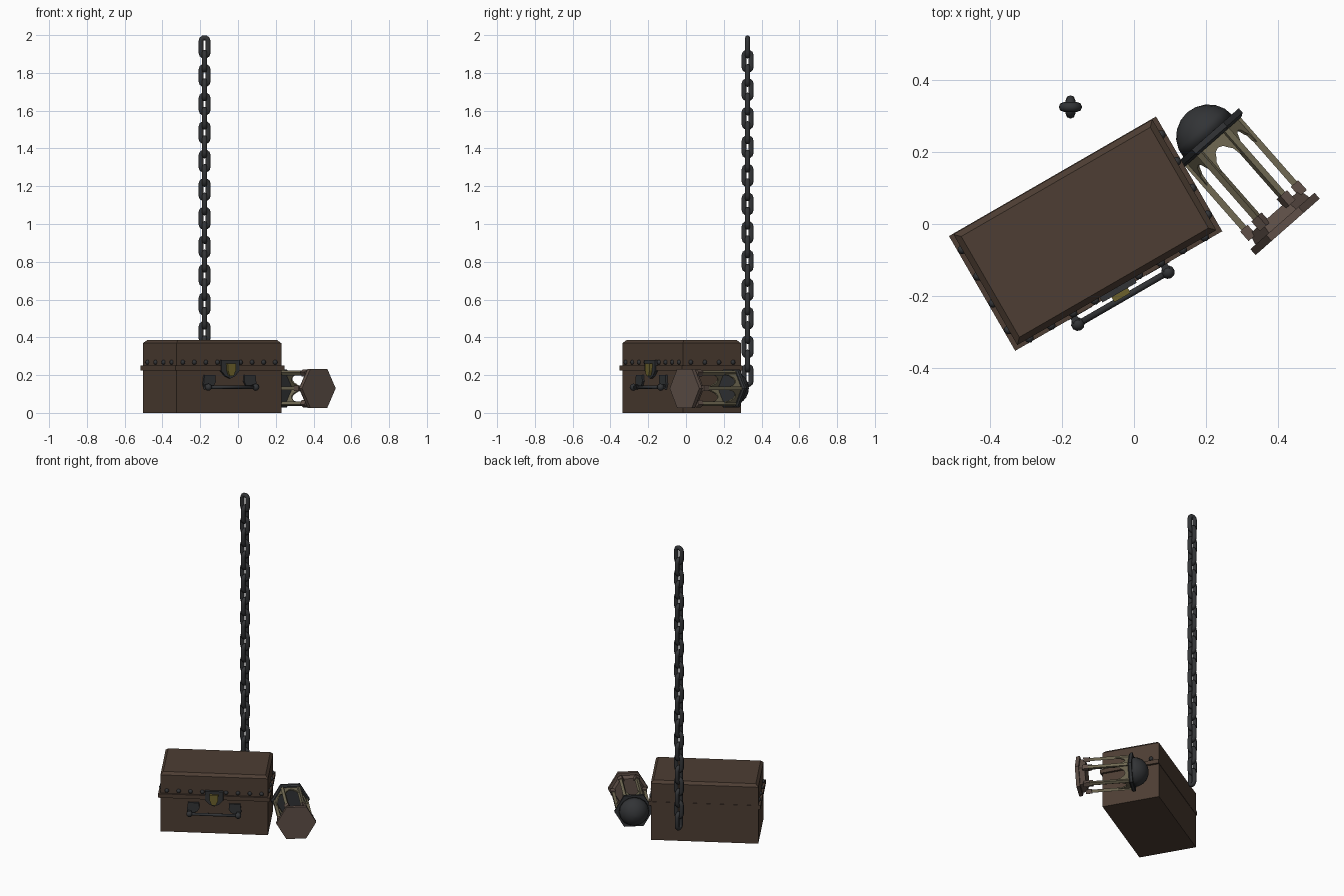
import bpy, bmesh
from math import pi, sin, cos, radians
from mathutils import Matrix, Vector

if "Cube" in bpy.data.objects:
    bpy.data.objects.remove(bpy.data.objects["Cube"])

COLORS = {
    "wood": (0.075, 0.048, 0.033), "iron": (0.032, 0.034, 0.037),
    "brass": (0.15, 0.12, 0.025), "stone": (0.115, 0.08, 0.065),
    "bronze": (0.16, 0.14, 0.085),
}
MATS = {}
for key, c in COLORS.items():
    MATS[key] = bpy.data.materials.new(key)
    MATS[key].diffuse_color = (*c, 1)


def finish(name, bm, mat, M, smooth=False):
    bmesh.ops.transform(bm, matrix=M, verts=bm.verts)
    bmesh.ops.recalc_face_normals(bm, faces=bm.faces)
    me = bpy.data.meshes.new(name)
    bm.to_mesh(me)
    bm.free()
    me.materials.append(MATS[mat])
    if smooth:
        me.shade_smooth()
    ob = bpy.data.objects.new(name, me)
    bpy.context.collection.objects.link(ob)
    return ob


def loft(name, rings, mat, M, closed=False, smooth=False):
    """Skin a list of point rings; cap the ends or join them in a loop."""
    bm = bmesh.new()
    vs = [[bm.verts.new(p) for p in r] for r in rings]
    n = len(vs[0])
    pairs = list(zip(vs, vs[1:])) + ([(vs[-1], vs[0])] if closed else [])
    for a, b in pairs:
        for i in range(n):
            j = (i + 1) % n
            bm.faces.new((a[i], a[j], b[j], b[i]))
    if not closed:
        bm.faces.new(vs[0])
        bm.faces.new(vs[-1])
    return finish(name, bm, mat, M, smooth)


def box(name, lo, hi, mat, M):
    return loft(name, [rect(lo[0], hi[0], lo[1], hi[1], z) for z in (lo[2], hi[2])], mat, M)


def rect(x0, x1, y0, y1, z):
    return [(x0, y0, z), (x1, y0, z), (x1, y1, z), (x0, y1, z)]


def ngon(n, r, z):
    return [(r * cos(2 * pi * i / n), r * sin(2 * pi * i / n), z) for i in range(n)]


def ball(name, r, loc, mat, M, seg=10, squash=(1, 1, 1)):
    bm = bmesh.new()
    bmesh.ops.create_uvsphere(bm, u_segments=seg, v_segments=6, radius=r)
    return finish(name, bm, mat, M @ Matrix.Translation(loc) @ Matrix.Diagonal((*squash, 1)), True)


def front_plate(name, pts, y0, y1, mat, M):
    """Extrude an outline given in x and z along y."""
    return loft(name, [[(x, y, z) for x, z in pts] for y in (y0, y1)], mat, M)


# ---- chest, turned 30 degrees ----
C = Matrix.Translation((-0.137, -0.023, 0)) @ Matrix.Rotation(radians(30), 4, 'Z')
HX, HY = 0.32, 0.178
box("chest_body", (-HX, -HY, 0), (HX, HY, 0.232), "wood", C)
loft("chest_lid", [rect(-HX, HX, -HY, HY, 0.234), rect(-HX, HX, -HY, HY, 0.369),
                   rect(-HX + .016, HX - .016, -HY + .016, HY - .016, 0.385)], "wood", C)
box("chest_rim", (-HX - .013, -HY - .011, 0.224), (HX + .013, HY + .002, 0.25), "wood", C)

# rivets along the front and both ends of the lid
for i in range(9):
    ball("front_rivet", 0.013, ((i - 4) * 0.0705, -HY, 0.268), "iron", C, 8)
for s in (-1, 1):
    for i in range(4):
        ball("side_rivet", 0.013, (s * HX, (i - 1.5) * 0.086, 0.268), "iron", C, 8)

# lock plate and hasp
front_plate("lock_plate", [(-.055, .28), (-.055, .222), (-.03, .195), (0, .182),
                           (.03, .195), (.055, .222), (.055, .28)],
            -HY - .016, -HY + .01, "iron", C)
front_plate("lock_hasp", [(-.026, .262), (-.024, .225), (-.012, .195), (.012, .195),
                          (.024, .225), (.026, .262)],
            -HY - .032, -HY - .01, "brass", C)

# front handle: shield brackets, knuckles and bar
for s in (-1, 1):
    front_plate("handle_bracket", [(s * (.122 + x), z) for x, z in
                                   [(-.032, .2), (-.035, .165), (-.022, .143), (.03, .125),
                                    (.04, .15), (.034, .2)]],
                -HY - .012, -HY + .01, "iron", C)
    box("handle_arm", (s * .145 - .01, -.213, .126), (s * .145 + .01, -HY, .15), "iron", C)
    ball("handle_knuckle", 0.019, (s * .145, -.212, .136), "iron", C)
loft("handle_bar", [[(x, y - .212, z + .136) for y, z, _ in ngon(8, .009, 0)]
                    for x in (-.145, .145)], "iron", C, smooth=True)

# ---- hanging chain of alternating stadium links ----
def chain_link(M, wire=0.0135, half_w=0.019, half_s=0.030):
    path = []
    for i in range(12):
        a = pi * i / 5 if i < 6 else pi + pi * (i - 6) / 5
        radial = Vector((cos(a), 0, sin(a)))
        path.append((radial * half_w + Vector((0, 0, half_s if i < 6 else -half_s)), radial))
    rings = [[c + n * wire * cos(t) + Vector((0, wire * sin(t), 0))
              for t in (2 * pi * k / 8 for k in range(8))] for c, n in path]
    return loft("chain_link", rings, "iron", M, closed=True, smooth=True)


for i in range(24):
    M = Matrix.Translation((-0.177, 0.326, 1.9375 - 0.0756 * i))
    chain_link(M @ Matrix.Rotation(pi / 2 * (i % 2), 4, 'Z'))

# ---- six-sided lantern lying on its side: local z runs along its axis ----
ax = Vector((-0.66, 0.751, 0)).normalized()
side = Vector((ax.y, -ax.x, 0))
L = Matrix((side, ax.cross(side), ax)).transposed().to_4x4()
L = Matrix.Translation((0.428, -0.008, 0.13)) @ L
R = 0.094
loft("lantern_foot", [ngon(6, .119, 0), ngon(6, .119, .022)], "stone", L)
loft("lantern_base", [ngon(6, .100, .022), ngon(6, .092, .055)], "stone", L)
loft("lantern_top_plate", [ngon(6, .106, .315), ngon(6, .116, .322), ngon(6, .116, .338)], "iron", L)
loft("lantern_dome", [ngon(16, .09 * cos(a), .336 + .088 * sin(a))
                      for a in (radians(d) for d in (0, 18, 36, 54, 72, 87))],
     "iron", L, smooth=True)

arch = [(.0, -.022), (.014, -.028), (.023, -.042), (.03, -.05), (.034, -.07), (.042, -.09)]
outline = arch + [(.042, 0), (-.042, 0)] + [(-x, z) for x, z in reversed(arch[1:])]
for i in range(6):
    # post with its corner block
    P = L @ Matrix.Rotation(pi / 3 * i, 4, 'Z')
    box("lantern_post", (R - .009, -.009, .05), (R + .009, .009, .318), "bronze", P)
    box("lantern_post_block", (R - .014, -.014, .042), (R + .014, .014, .078), "stone", P)
    # arched spandrel under the top plate
    S = L @ Matrix.Rotation(pi / 3 * (i + .5), 4, 'Z')
    apo = R * cos(pi / 6)
    loft("lantern_arch", [[(apo + d, x, z + .316) for x, z in outline] for d in (-.004, .004)],
         "bronze", S)

for m in bpy.data.materials:
    if m.users and not m.is_grease_pencil:
        m.use_nodes = True
        m.node_tree.nodes["Principled BSDF"].inputs["Base Color"].default_value = m.diffuse_color
